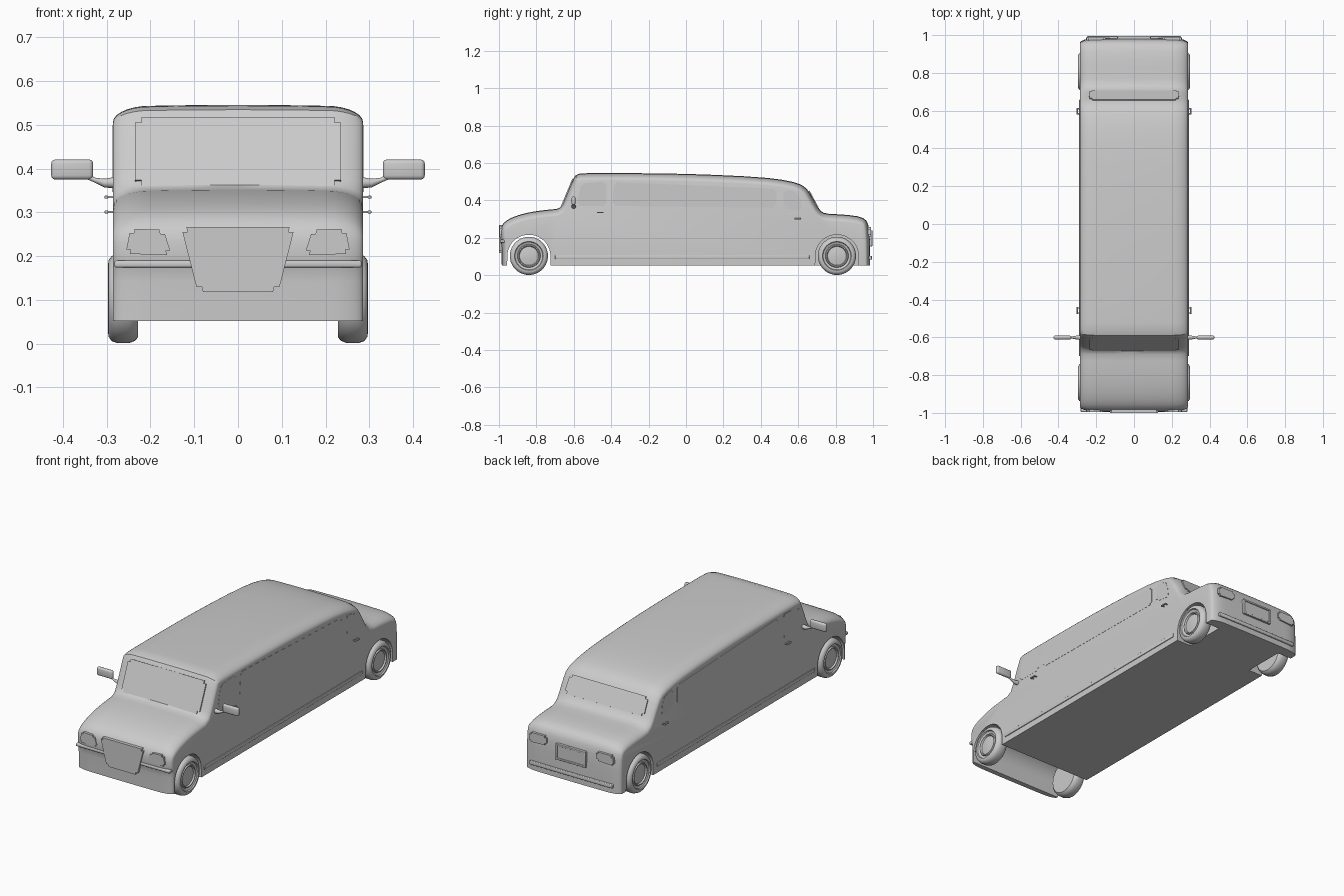
import bpy, bmesh, math
from mathutils import Vector

cube = bpy.data.objects.get("Cube")
if cube:
    bpy.data.objects.remove(cube)

grey = bpy.data.materials.new("grey")
grey.use_nodes = True
grey.diffuse_color = (0.6, 0.6, 0.6, 1)
grey.node_tree.nodes["Principled BSDF"].inputs["Base Color"].default_value = (0.6, 0.6, 0.6, 1)


def finish(bm, name, angle=35):
    bmesh.ops.recalc_face_normals(bm, faces=bm.faces)
    mesh = bpy.data.meshes.new(name)
    bm.to_mesh(mesh)
    bm.free()
    mesh.materials.append(grey)
    ob = bpy.data.objects.new(name, mesh)
    bpy.context.collection.objects.link(ob)
    smooth(ob, angle)
    return ob


def smooth(ob, angle=35):
    bpy.ops.object.select_all(action='DESELECT')
    ob.select_set(True)
    bpy.context.view_layer.objects.active = ob
    bpy.ops.object.shade_smooth_by_angle(angle=math.radians(angle))


def loft(bm, rings):
    """Skin matching closed rings and cap both ends."""
    rings = [[bm.verts.new(p) for p in r] for r in rings]
    n = len(rings[0])
    for a, b in zip(rings, rings[1:]):
        for i in range(n):
            bm.faces.new((a[i], a[(i + 1) % n], b[(i + 1) % n], b[i]))
    bm.faces.new(rings[0])
    bm.faces.new(rings[-1])


def plate(name, outline, push, corner=0.012, rim=0.003):
    """Thin rounded panel lying on the outline, raised along push."""
    bm = bmesh.new()
    face = bm.faces.new([bm.verts.new(p) for p in outline])
    bmesh.ops.bevel(bm, geom=bm.verts[:], offset=corner, segments=4, affect='VERTICES')
    push = Vector(push)
    ext = bmesh.ops.extrude_face_region(bm, geom=bm.faces[:])
    top = [g for g in ext["geom"] if isinstance(g, bmesh.types.BMFace)]
    for v in top[0].verts:
        v.co += push
    if rim:
        bmesh.ops.inset_region(bm, faces=top, thickness=rim, depth=0)
    return finish(bm, name, 25)


def box(name, center, size, bevel):
    bm = bmesh.new()
    bmesh.ops.create_cube(bm, size=1)
    for v in bm.verts:
        v.co = Vector(center) + Vector(c * s for c, s in zip(v.co, size))
    bmesh.ops.bevel(bm, geom=bm.edges[:], offset=bevel, segments=3, affect='EDGES', profile=0.5)
    return finish(bm, name)


# Body: side outline, corner-cut for softness, lofted across the width
FLOOR, HALF = 0.052, 0.286
outline = [(-0.985, FLOOR), (-0.987, 0.172), (-0.993, 0.185), (-0.993, 0.25), (-0.97, 0.287),
           (-0.917, 0.315), (-0.837, 0.337), (-0.74, 0.35), (-0.675, 0.355), (-0.655, 0.39),
           (-0.605, 0.51), (-0.585, 0.543), (-0.5, 0.546), (-0.2, 0.545), (0.07, 0.54),
           (0.393, 0.525), (0.553, 0.505), (0.634, 0.478), (0.676, 0.417), (0.714, 0.347),
           (0.745, 0.328), (0.848, 0.324), (0.938, 0.312), (0.972, 0.285), (0.983, 0.22),
           (0.985, FLOOR)]
soft = [outline[0]]
for a, b in zip(outline, outline[1:]):
    for t in (0.25, 0.75):
        soft.append((a[0] + (b[0] - a[0]) * t, a[1] + (b[1] - a[1]) * t))
soft.append(outline[-1])


def inset(d):
    ring = []
    for i, (y, z) in enumerate(soft):
        p, q = soft[max(i - 1, 0)], soft[min(i + 1, len(soft) - 1)]
        n = Vector((q[1] - p[1], p[0] - q[0])).normalized()
        ring.append((y + n.x * d * 0.65, z + n.y * d if z > FLOOR else z))
    return ring


layers = [(0, 0), (0.1, 0.0005), (0.19, 0.002)]
for k in range(1, 8):
    t = k / 7 * math.pi / 2
    layers.append((0.2 + (HALF - 0.2) * math.sin(t), 0.002 + 0.038 * (1 - math.cos(t))))
layers = [(-x, d) for x, d in reversed(layers[1:])] + layers
bm = bmesh.new()
loft(bm, [[(x, y, z) for y, z in inset(d)] for x, d in layers])
body = finish(bm, "body")

# Wheel arches: one open bay at the front, two wells at the back
FRONT, REAR, HUB = -0.84, 0.807, 0.103


def cut_arch(y, x0, x1):
    arch = [(y + 0.115 * math.cos(a), HUB + 0.113 * math.sin(a))
            for a in (math.pi * i / 24 for i in range(25))]
    arch = [(y + 0.12, -0.1)] + arch + [(y - 0.12, -0.1)]
    bm = bmesh.new()
    loft(bm, [[(x, py, pz) for py, pz in arch] for x in (x0, x1)])
    cutter = finish(bm, "arch_cutter")
    cutter.hide_render = True
    mod = body.modifiers.new("arch", 'BOOLEAN')
    mod.operation, mod.solver, mod.object = 'DIFFERENCE', 'EXACT', cutter
    bpy.context.view_layer.objects.active = body
    bpy.ops.object.modifier_apply(modifier="arch")
    bpy.data.objects.remove(cutter)


cut_arch(FRONT, -0.4, 0.4)
cut_arch(REAR, 0.2, 0.4)
cut_arch(REAR, -0.4, -0.2)
smooth(body)

# Wheels: tyre and rim section (x, radius) turned about the axle
section = [(0.228, 0), (0.228, 0.088), (0.236, 0.097), (0.25, 0.102), (0.275, 0.102), (0.289, 0.097),
           (0.296, 0.087), (0.297, 0.077), (0.291, 0.074), (0.286, 0.062), (0.292, 0.059),
           (0.292, 0.054), (0.284, 0.05), (0.288, 0.025), (0.289, 0)]


def wheel(name, side, y):
    bm = bmesh.new()
    vs = [bm.verts.new((side * x, y, HUB + r)) for x, r in section]
    edges = [bm.edges.new(p) for p in zip(vs, vs[1:])]
    bmesh.ops.spin(bm, geom=vs + edges, cent=(0, y, HUB), axis=(1, 0, 0),
                   angle=math.tau, steps=40, use_merge=True)
    bmesh.ops.remove_doubles(bm, verts=bm.verts, dist=0.0002)
    finish(bm, name, 40)


# Parts repeated on both sides
for side, label in ((1, "left"), (-1, "right")):
    wheel(label + "_front_wheel", side, FRONT)
    wheel(label + "_rear_wheel", side, REAR)

    # Side windows, just proud of the body wall
    windows = {
        "front_window": [(-0.585, 0.37), (-0.425, 0.37), (-0.425, 0.5), (-0.56, 0.492)],
        "long_window": [(-0.395, 0.37), (0.485, 0.36), (0.485, 0.462), (-0.385, 0.498)],
        "rear_window": [(0.52, 0.358), (0.62, 0.345), (0.61, 0.425), (0.585, 0.45), (0.52, 0.455)]}
    for part, pts in windows.items():
        plate(f"{label}_{part}", [(side * (HALF - 0.003), y, z) for y, z in pts], (side * 0.004, 0, 0))

    # Sill trim and door handles
    box(label + "_sill_trim", (side * HALF, -0.02, 0.096), (0.008, 1.36, 0.02), 0.003)
    for part, y, z in (("front", -0.458, 0.335), ("rear", 0.597, 0.301)):
        box(f"{label}_{part}_handle", (side * 0.301, y, z), (0.008, 0.036, 0.007), 0.002)
        for dy in (-0.013, 0.013):
            box(f"{label}_{part}_handle_post", (side * 0.292, y + dy, z), (0.018, 0.006, 0.005), 0.001)

    # Door mirror: flattened shell on a short tapering arm
    box(label + "_mirror", (side * 0.379, -0.601, 0.398), (0.096, 0.02, 0.046), 0.0095)
    bm = bmesh.new()
    arm = [(0.28, 0.368, 0.013), (0.305, 0.367, 0.010), (0.325, 0.373, 0.006), (0.35, 0.384, 0.006)]
    loft(bm, [[(side * x, -0.601 + r * math.cos(a), z + r * math.sin(a))
               for a in (math.tau * i / 12 for i in range(12))] for x, z, r in arm])
    finish(bm, label + "_mirror_arm", 50)

    # Headlight and tail light
    lamp = [(0.152, 0.203), (0.257, 0.205), (0.246, 0.263), (0.17, 0.26)]
    plate(label + "_headlight", [(side * x, -0.982, z) for x, z in lamp], (0, -0.014, 0), 0.01)
    tail = [(0.15, 0.21), (0.255, 0.205), (0.25, 0.258), (0.15, 0.258)]
    plate(label + "_tail_light", [(side * x, 0.968, z) for x, z in tail], (0, 0.02, 0), 0.01)

# Windscreen and back window follow the slope of the cabin ends
front_y = lambda z: -0.659 + (z - 0.38) * 0.417
plate("windscreen", [(x, front_y(z) + 0.002, z) for x, z in
      ((-0.235, 0.358), (0, 0.352), (0.235, 0.358), (0.235, 0.515), (-0.235, 0.515))],
      (0, -0.006, 0.003), 0.014)
back_y = lambda z: 0.714 - (z - 0.347) * 0.543
plate("back_window", [(x, back_y(z) - 0.003, z) for x, z in
      ((-0.24, 0.362), (0.24, 0.362), (0.235, 0.45), (-0.235, 0.45))],
      (0, 0.005, 0.003), 0.014)

# Nose: grille shield and bumper ledge
plate("grille", [(-0.092, -0.982, 0.118), (0.092, -0.982, 0.118), (0.13, -0.982, 0.267), (-0.13, -0.982, 0.267)],
      (0, -0.018, 0), 0.012, 0.005)
box("front_bumper_ledge", (0, -0.979, 0.182), (0.565, 0.032, 0.016), 0.005)

# Tail: number plate in a raised frame, bumper strip
frame = lambda w, h, y: [(-w, y, 0.197 - h), (w, y, 0.197 - h), (w, y, 0.197 + h), (-w, y, 0.197 + h)]
plate("plate_holder", frame(0.09, 0.042, 0.975), (0, 0.016, 0), 0.004)
for s in (-1, 1):
    box("plate_frame_side", (s * 0.086, 0.991, 0.197), (0.01, 0.01, 0.086), 0.002)
    box("plate_frame_rail", (0, 0.991, 0.197 + s * 0.038), (0.176, 0.01, 0.01), 0.002)
box("rear_bumper_strip", (0, 0.986, 0.093), (0.5, 0.016, 0.02), 0.004)
